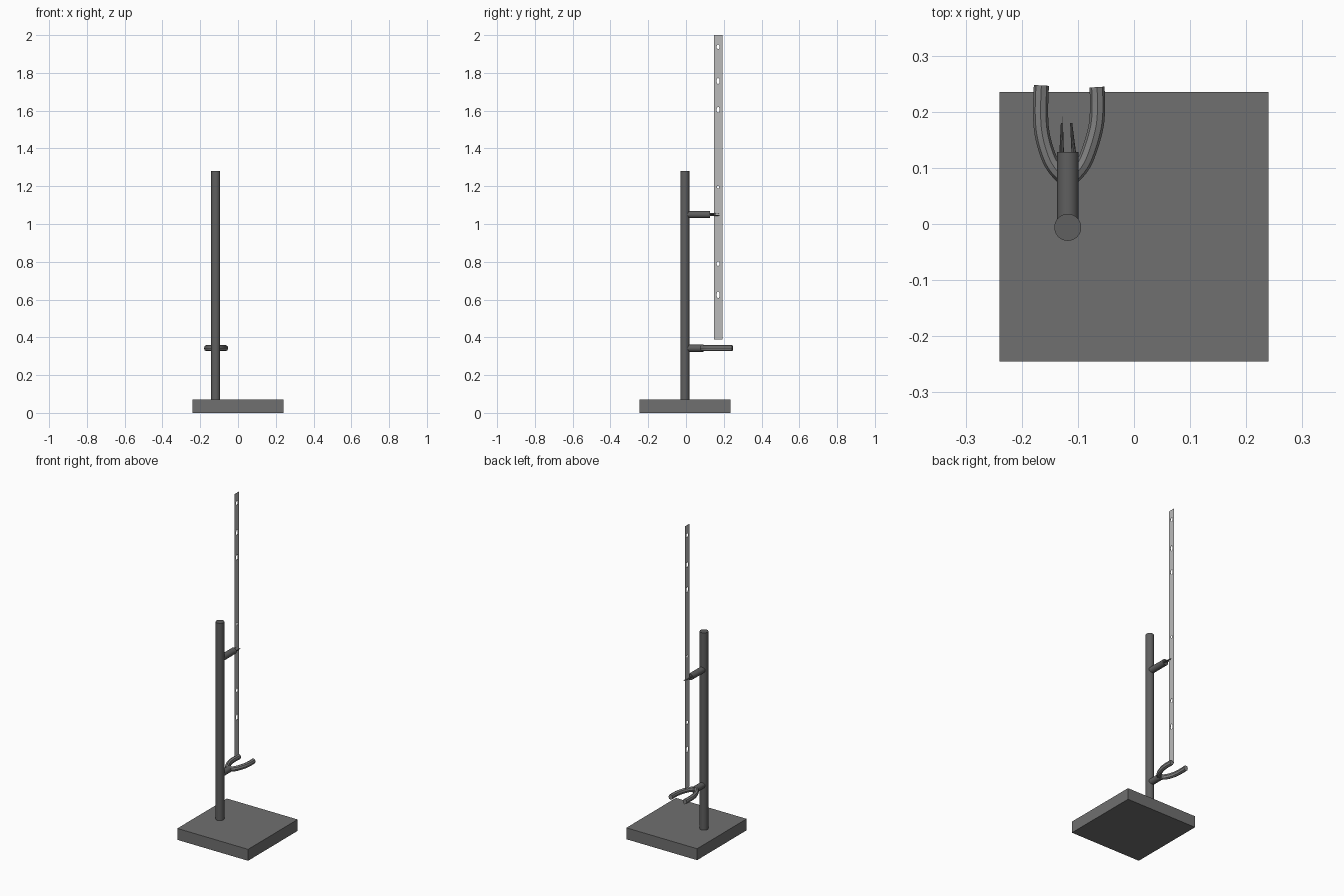
import bpy, math
from mathutils import Vector

if "Cube" in bpy.data.objects:
    bpy.data.objects.remove(bpy.data.objects["Cube"])


def material(name, v):
    m = bpy.data.materials.new(name)
    m.diffuse_color = (v, v, v, 1)
    m.use_nodes = True
    m.node_tree.nodes["Principled BSDF"].inputs["Base Color"].default_value = m.diffuse_color
    return m


BASE = material("base grey", 0.16)
POLE = material("dark grey", 0.115)
FORK = material("mid grey", 0.22)
STRIP = material("light grey", 0.5)

PX, PY = -0.118, -0.006  # pole position


def finish(obj, name, mat, smooth=True):
    obj.name = name
    obj.data.materials.clear()
    obj.data.materials.append(mat)
    if smooth:
        bpy.ops.object.select_all(action='DESELECT')
        obj.select_set(True)
        bpy.context.view_layer.objects.active = obj
        bpy.ops.object.shade_smooth_by_angle(angle=math.radians(35))
    return obj


def rod(name, a, b, r1, r2, mat, sides=32):
    a, b = Vector(a), Vector(b)
    d = b - a
    bpy.ops.mesh.primitive_cone_add(vertices=sides, radius1=r1, radius2=r2,
                                    depth=d.length, location=(a + b) / 2,
                                    rotation=d.to_track_quat('Z', 'Y').to_euler())
    return finish(bpy.context.object, name, mat)


def curve_object(name, dims):
    cu = bpy.data.curves.new(name, 'CURVE')
    cu.dimensions = dims
    ob = bpy.data.objects.new(name, cu)
    bpy.context.collection.objects.link(ob)
    return ob, cu


def add_poly(cu, pts, kind='POLY', cyclic=True):
    s = cu.splines.new(kind)
    s.points.add(len(pts) - 1)
    for p, q in zip(s.points, pts):
        p.co = (*q, 1)
    s.use_cyclic_u = cyclic
    return s


def to_mesh(ob):
    bpy.ops.object.select_all(action='DESELECT')
    ob.select_set(True)
    bpy.context.view_layer.objects.active = ob
    bpy.ops.object.convert(target='MESH')
    return bpy.context.object


# base slab
bpy.ops.mesh.primitive_cube_add(size=1, location=(0, -0.005, 0.035))
bpy.context.object.scale = (0.48, 0.48, 0.07)
finish(bpy.context.object, "base", BASE, False)

# pole and the two arm stubs
rod("pole", (PX, PY, 0.065), (PX, PY, 1.28), 0.024, 0.024, POLE)
rod("upper_arm", (PX, PY, 1.05), (PX, 0.128, 1.05), 0.019, 0.019, POLE)
rod("lower_arm", (PX, PY, 0.342), (PX, 0.092, 0.342), 0.019, 0.019, POLE)

# clamp prongs either side of the strip
rod("left_prong", (PX - 0.011, 0.122, 1.055), (PX - 0.0105, 0.18, 1.055), 0.0045, 0.002, POLE, 10)
rod("right_prong", (PX + 0.011, 0.122, 1.046), (PX + 0.006, 0.18, 1.046), 0.0045, 0.002, POLE, 10)

# curved fork branches
for side, name, dx, tip in ((-1, "left_fork", 0.047, 0.247), (1, "right_fork", 0.052, 0.244)):
    ob, cu = curve_object(name, '3D')
    pts = [(0, 0.078, 0), (side * 0.024, 0.094, 0), (side * 0.044, 0.145, 0),
           (side * (dx + 0.003), 0.195, 0), (side * dx, tip, 0)]
    s = add_poly(cu, pts, 'NURBS', False)
    s.use_endpoint_u = True
    s.order_u = 3
    s.resolution_u = 6
    cu.bevel_depth = 0.0135
    cu.bevel_resolution = 2
    cu.use_fill_caps = True
    ob.location = (PX, 0, 0.343)
    ob.scale = (1, 1, 1.2)
    finish(to_mesh(ob), name, FORK)

# thin upright strip with punched holes
ob, cu = curve_object("strip", '2D')
cu.fill_mode = 'BOTH'
cu.extrude = 0.0005
add_poly(cu, [(0.149, 0.388, 0), (0.192, 0.388, 0), (0.192, 2.0, 0), (0.149, 2.0, 0)])
for z, h in ((0.625, 0.018), (0.79, 0.012), (1.195, 0.008),
             (1.605, 0.016), (1.757, 0.016), (1.938, 0.012)):
    w = min(0.008, h * 0.75)
    add_poly(cu, [(0.17 + w * math.cos(i * math.pi / 8), z + h * math.sin(i * math.pi / 8), 0)
                  for i in range(16)])
ob.rotation_euler = (math.pi / 2, 0, math.pi / 2)
ob.location = (-0.127, 0, 0)
finish(to_mesh(ob), "strip", STRIP, False)
